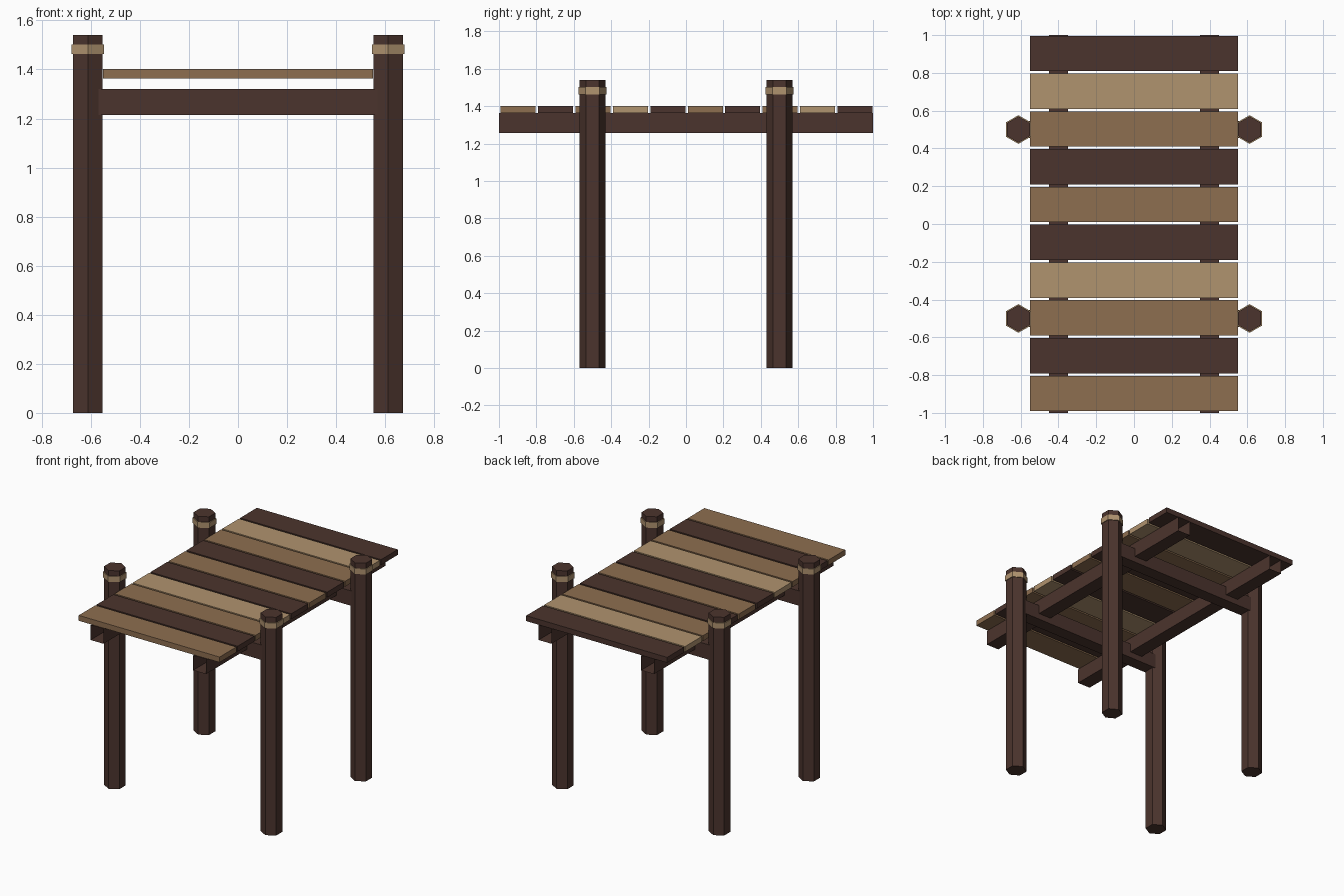
import bpy, bmesh, math

if "Cube" in bpy.data.objects:
    bpy.data.objects.remove(bpy.data.objects["Cube"])

def srgb(r, g, b):
    f = lambda c: c / 12.92 if c <= 0.04045 else ((c + 0.055) / 1.055) ** 2.4
    return tuple(f(v / 255) for v in (r, g, b)) + (1.0,)

def material(name, rgb):
    m = bpy.data.materials.new(name)
    m.diffuse_color = srgb(*rgb)
    m.use_nodes = True
    m.node_tree.nodes["Principled BSDF"].inputs["Base Color"].default_value = m.diffuse_color
    return m

DARK = material("dark_wood", (75, 52, 45))
MID = material("mid_wood", (141, 110, 80))
LIGHT = material("light_wood", (176, 147, 111))

def finish(name, bm, mat):
    bmesh.ops.recalc_face_normals(bm, faces=bm.faces)
    me = bpy.data.meshes.new(name)
    bm.to_mesh(me)
    bm.free()
    me.materials.append(mat)
    ob = bpy.data.objects.new(name, me)
    bpy.context.collection.objects.link(ob)
    return ob

def box(name, centre, size, mat, open_axis=None):
    """Box; open_axis removes the two end faces along that axis."""
    bm = bmesh.new()
    bmesh.ops.create_cube(bm, size=1)
    bmesh.ops.recalc_face_normals(bm, faces=bm.faces)
    if open_axis is not None:
        ends = [f for f in bm.faces if abs(f.normal[open_axis]) > 0.9]
        bmesh.ops.delete(bm, geom=ends, context='FACES_ONLY')
    for v in bm.verts:
        v.co = [c + s * k for c, s, k in zip(centre, size, v.co)]
    return finish(name, bm, mat)

def hex_prism(name, x, y, z0, z1, r, mat):
    """Six-sided prism with corners pointing along y."""
    bm = bmesh.new()
    ring = [bm.verts.new((x + r * math.sin(i * math.pi / 3),
                          y + r * math.cos(i * math.pi / 3), z0)) for i in range(6)]
    base = bm.faces.new(ring)
    ext = bmesh.ops.extrude_face_region(bm, geom=[base], use_keep_orig=True)
    for v in ext['geom']:
        if isinstance(v, bmesh.types.BMVert):
            v.co.z = z1
    return finish(name, bm, mat)

# Posts with rope-like bands near the top
for sx, side in ((-1, "left"), (1, "right")):
    for sy, end in ((-1, "front"), (1, "back")):
        hex_prism(f"{end}_{side}_post", sx * 0.612, sy * 0.5, 0, 1.54, 0.07, DARK)
        hex_prism(f"{end}_{side}_band", sx * 0.612, sy * 0.5, 1.463, 1.502, 0.076, LIGHT)

# Long stringers under the deck, hollow with open ends
for sx, side in ((-1, "left"), (1, "right")):
    box(f"{side}_stringer", (sx * 0.4, 0, 1.31), (0.1, 2.0, 0.105), DARK, open_axis=1)

# Cross beams joining the posts
for sy, end in ((-1, "front"), (1, "back")):
    box(f"{end}_cross_beam", (0, sy * 0.5, 1.267), (1.18, 0.09, 0.105), DARK, open_axis=0)

# Deck planks, front to back
order = [MID, DARK, MID, LIGHT, DARK, MID, DARK, MID, LIGHT, DARK]
for i, mat in enumerate(order):
    box(f"deck_plank_{i + 1}", (0, -0.897 + 0.2 * i, 1.382), (1.1, 0.187, 0.038), mat)
